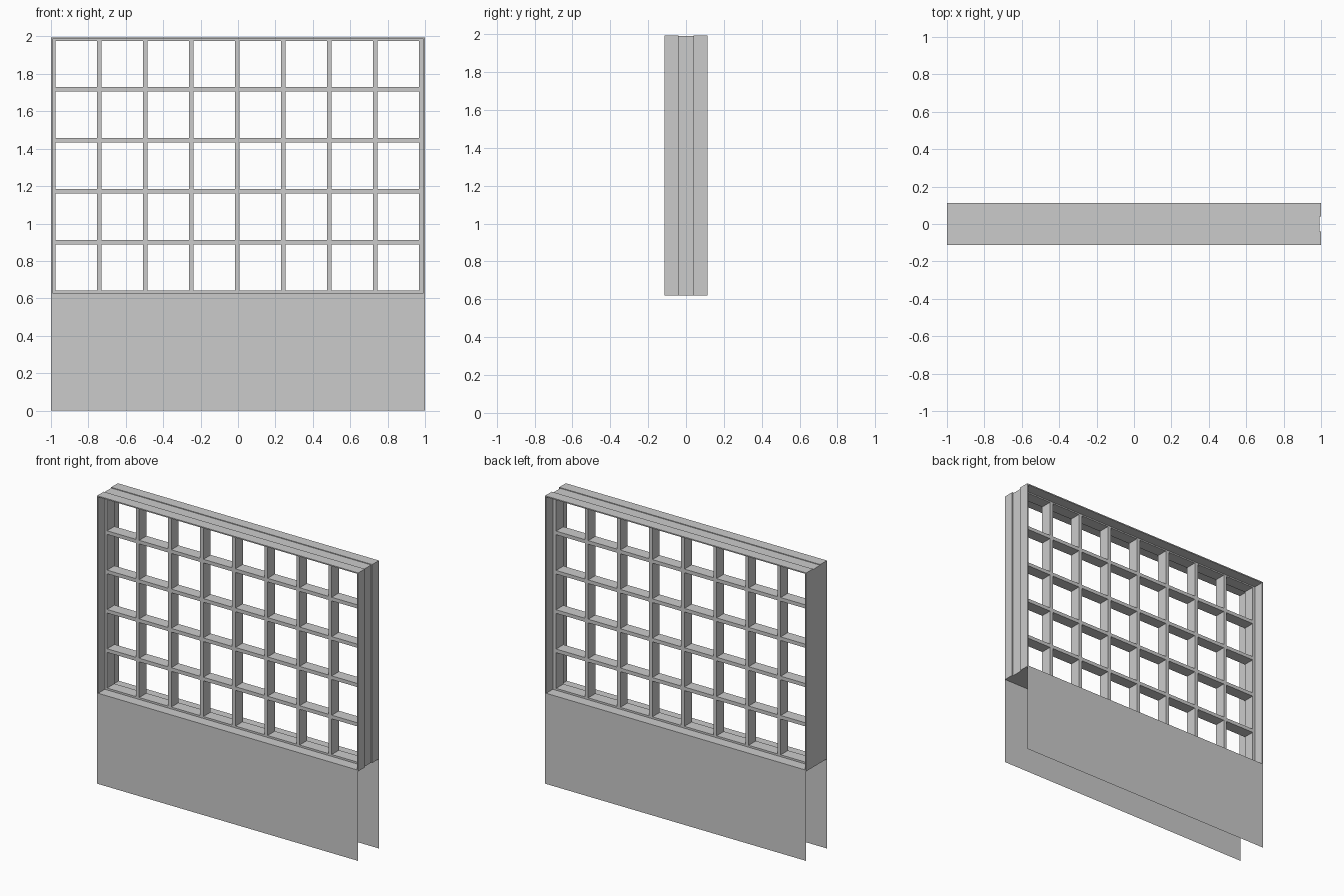
import bpy, bmesh
from mathutils import Matrix, Vector

if "Cube" in bpy.data.objects:
    bpy.data.objects.remove(bpy.data.objects["Cube"])

X = 1.0              # half width
Y = 0.113            # half depth
Z0, Z1 = 0.62, 1.994  # window opening bottom and top
G = 0.04             # half depth of the grid
T = 0.008            # casing thickness
B = 0.0125           # half width of a grid bar


def build(name, boxes):
    """One object made of boxes, each given as a (min corner, max corner) pair."""
    bm = bmesh.new()
    for lo, hi in boxes:
        lo, hi = Vector(lo), Vector(hi)
        m = Matrix.Translation((lo + hi) / 2) @ Matrix.Diagonal((*(hi - lo), 1))
        bmesh.ops.create_cube(bm, size=1, matrix=m)
    me = bpy.data.meshes.new(name)
    bm.to_mesh(me)
    bm.free()
    ob = bpy.data.objects.new(name, me)
    bpy.context.collection.objects.link(ob)
    return ob


def panel(name, y, facing):
    """Single-sheet wall panel below the window."""
    bm = bmesh.new()
    pts = [(-X, y, 0), (X, y, 0), (X, y, Z0), (-X, y, Z0)]
    bm.faces.new([bm.verts.new(p) for p in pts[::facing]])
    me = bpy.data.meshes.new(name)
    bm.to_mesh(me)
    bm.free()
    bpy.context.collection.objects.link(bpy.data.objects.new(name, me))


def casing(name, y0, y1):
    """Thin rectangular ring around the opening."""
    build(name, [
        ((-X, y0, Z0), (-X + T, y1, Z1)),
        ((X - T, y0, Z0), (X, y1, Z1)),
        ((-X + T, y0, Z0), (X - T, y1, Z0 + T)),
        ((-X + T, y0, Z1 - T), (X - T, y1, Z1)),
    ])


# lower wall panels, front and back
panel("front_lower_panel", -Y, 1)
panel("back_lower_panel", Y, -1)

# window casing in front of and behind the grid
casing("front_casing", -Y, -G)
casing("back_casing", G, Y)

# vertical grid bars
xs = [-0.987 + 0.2458 * i for i in range(9)]
build("vertical_bars", [((x - B, -G, Z0), (x + B, G, Z1 - 0.005)) for x in xs])

# horizontal grid bars, with the outer ones kept inside the casing
zs = [0.6285 + 0.2722 * i for i in range(6)]
build("horizontal_bars", [((xs[0] - B, -G, max(z - B, Z0)),
                           (xs[-1] + B, G, min(z + B, Z1 - 0.005))) for z in zs])
